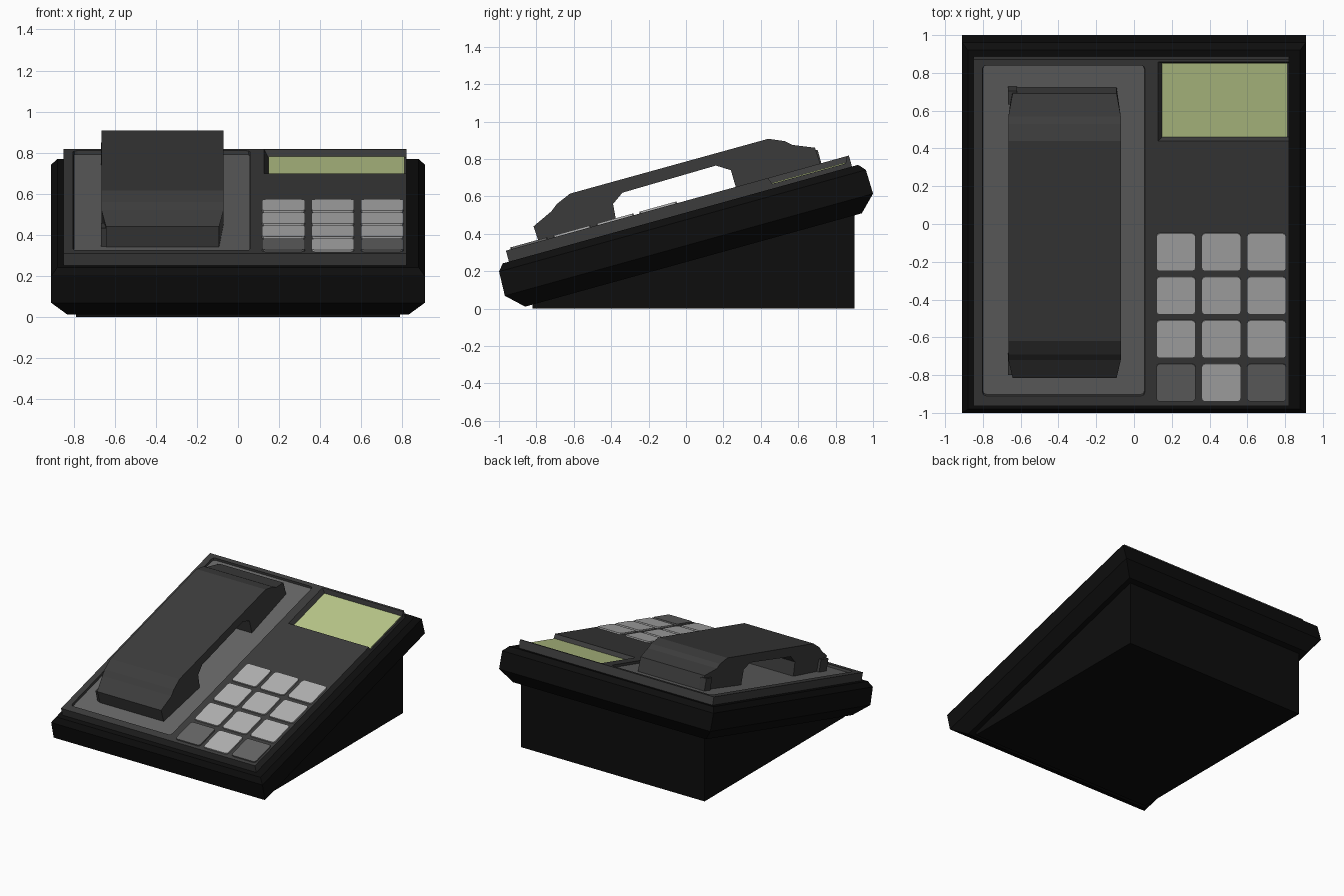
import bpy, bmesh, math
from mathutils import Matrix

cube = bpy.data.objects.get("Cube")
if cube:
    bpy.data.objects.remove(cube, do_unlink=True)

# Tilted frame shared by the whole upper deck
TILT = Matrix.Rotation(math.radians(15.5), 4, 'X')


def material(name, r, g, b):
    m = bpy.data.materials.new(name)
    m.use_nodes = True
    m.diffuse_color = (r, g, b, 1)
    bsdf = next(n for n in m.node_tree.nodes if n.type == 'BSDF_PRINCIPLED')
    bsdf.inputs["Base Color"].default_value = (r, g, b, 1)
    bsdf.inputs["Roughness"].default_value = 0.7
    return m


BLACK = material("black plastic", 0.004, 0.004, 0.004)
CHARCOAL = material("charcoal plastic", 0.045, 0.045, 0.045)
GREY = material("mid grey", 0.13, 0.13, 0.13)
LIGHT = material("light grey", 0.45, 0.45, 0.45)
GREEN = material("pale green screen", 0.50, 0.59, 0.26)


def finish(bm, name, mat, tilted):
    bmesh.ops.recalc_face_normals(bm, faces=bm.faces)
    if tilted:
        bm.transform(TILT)
    mesh = bpy.data.meshes.new(name)
    bm.to_mesh(mesh)
    bm.free()
    mesh.materials.append(mat)
    ob = bpy.data.objects.new(name, mesh)
    bpy.context.collection.objects.link(ob)
    return ob


def stack(name, mat, rings, corner=0, tilted=True):
    """Loft rectangles (x0, x1, y0, y1, z) upward, with optional clipped corners."""
    bm = bmesh.new()
    loops = [[bm.verts.new(p) for p in ((x0, y0, z), (x1, y0, z), (x1, y1, z), (x0, y1, z))]
             for x0, x1, y0, y1, z in rings]
    bm.faces.new(loops[0])
    bm.faces.new(loops[-1])
    uprights = []
    for low, high in zip(loops, loops[1:]):
        for i in range(4):
            j = (i + 1) % 4
            bm.faces.new((low[i], low[j], high[j], high[i]))
            uprights.append(bm.edges.get((low[i], high[i])))
    if corner:
        bmesh.ops.bevel(bm, geom=uprights, offset=corner, segments=2, profile=0.5, affect='EDGES')
    return finish(bm, name, mat, tilted)


def block(name, mat, x0, x1, y0, y1, z0, z1, corner=0):
    return stack(name, mat, [(x0, x1, y0, y1, z0), (x0, x1, y0, y1, z1)], corner)


def extrude_side(name, mat, profile, left, right, inset=lambda y: 0):
    """Side profile of (y, z) points spanned from x = left to x = right."""
    bm = bmesh.new()
    a = [bm.verts.new((left + inset(y), y, z)) for y, z in profile]
    b = [bm.verts.new((right - inset(y), y, z)) for y, z in profile]
    bm.faces.new(a)
    bm.faces.new(b)
    for i in range(len(profile)):
        j = (i + 1) % len(profile)
        bm.faces.new((a[i], a[j], b[j], b[i]))
    return finish(bm, name, mat, False)


def cut(target, cutter):
    """Subtract a cutter for good and discard it."""
    cutter.hide_render = True
    mod = target.modifiers.new("recess", 'BOOLEAN')
    mod.operation = 'DIFFERENCE'
    mod.solver = 'EXACT'
    mod.object = cutter
    bpy.context.view_layer.update()
    graph = bpy.context.evaluated_depsgraph_get()
    mesh = bpy.data.meshes.new_from_object(target.evaluated_get(graph))
    target.modifiers.clear()
    target.data = mesh
    bpy.data.objects.remove(cutter, do_unlink=True)


# Wedge stand under the deck
extrude_side("stand", BLACK, [(-0.82, 0), (0.9, 0), (0.9, 0.54), (-0.82, 0.06)], -0.79, 0.79)

# Chamfered body slab
stack("body", BLACK, [
    (-0.83, 0.83, -0.826, 1.042, 0.24),
    (-0.91, 0.91, -0.915, 1.128, 0.325),
    (-0.91, 0.91, -0.910, 1.125, 0.458),
    (-0.88, 0.88, -0.880, 1.092, 0.495)])

# Top panel with a handset tray and a screen recess open on the right
panel = block("top_panel", CHARCOAL, -0.85, 0.82, -0.845, 1.058, 0.48, 0.556)
cut(panel, stack("tray_cutter", CHARCOAL, [
    (-0.80, 0.055, -0.787, 1.022, 0.535),
    (-0.805, 0.06, -0.792, 1.027, 0.57)], 0.02))
cut(panel, stack("screen_cutter", CHARCOAL, [
    (0.148, 0.84, 0.622, 1.030, 0.52),
    (0.12, 0.84, 0.604, 1.050, 0.57)]))
block("tray_floor", GREY, -0.80, 0.055, -0.787, 1.022, 0.532, 0.538, 0.02)
block("screen", GREEN, 0.149, 0.811, 0.623, 1.028, 0.518, 0.525)

# Keypad: four rows of three, the lower corners darker
for row in range(4):
    for col in range(3):
        x = 0.222 + 0.24 * col
        y = 0.001 - 0.239 * row
        mat = GREY if row == 3 and col != 1 else LIGHT
        block(f"key_{row + 1}_{col + 1}", mat, x - 0.104, x + 0.104,
              y - 0.103, y + 0.103, 0.55, 0.566, 0.018)

# Handset: arched side profile, slightly narrower at both ends
HANDSET = [(-0.78, 0.335), (-0.815, 0.44), (-0.72, 0.52), (-0.69, 0.56), (-0.62, 0.615),
           (0.44, 0.908), (0.53, 0.895), (0.57, 0.875), (0.69, 0.86), (0.725, 0.755),
           (0.272, 0.63), (0.24, 0.74), (0.16, 0.765), (-0.34, 0.62), (-0.39, 0.56), (-0.37, 0.45)]
extrude_side("handset", CHARCOAL, HANDSET, -0.665, -0.07,
             lambda y: 0.022 if y < -0.75 or y > 0.65 else 0)

# Small ledges at the left of the mouthpiece and earpiece
block("mouthpiece_ledge", CHARCOAL, -0.668, -0.62, -0.655, -0.56, 0.537, 0.63)
block("earpiece_ledge", CHARCOAL, -0.668, -0.62, 0.83, 0.905, 0.537, 0.63)
